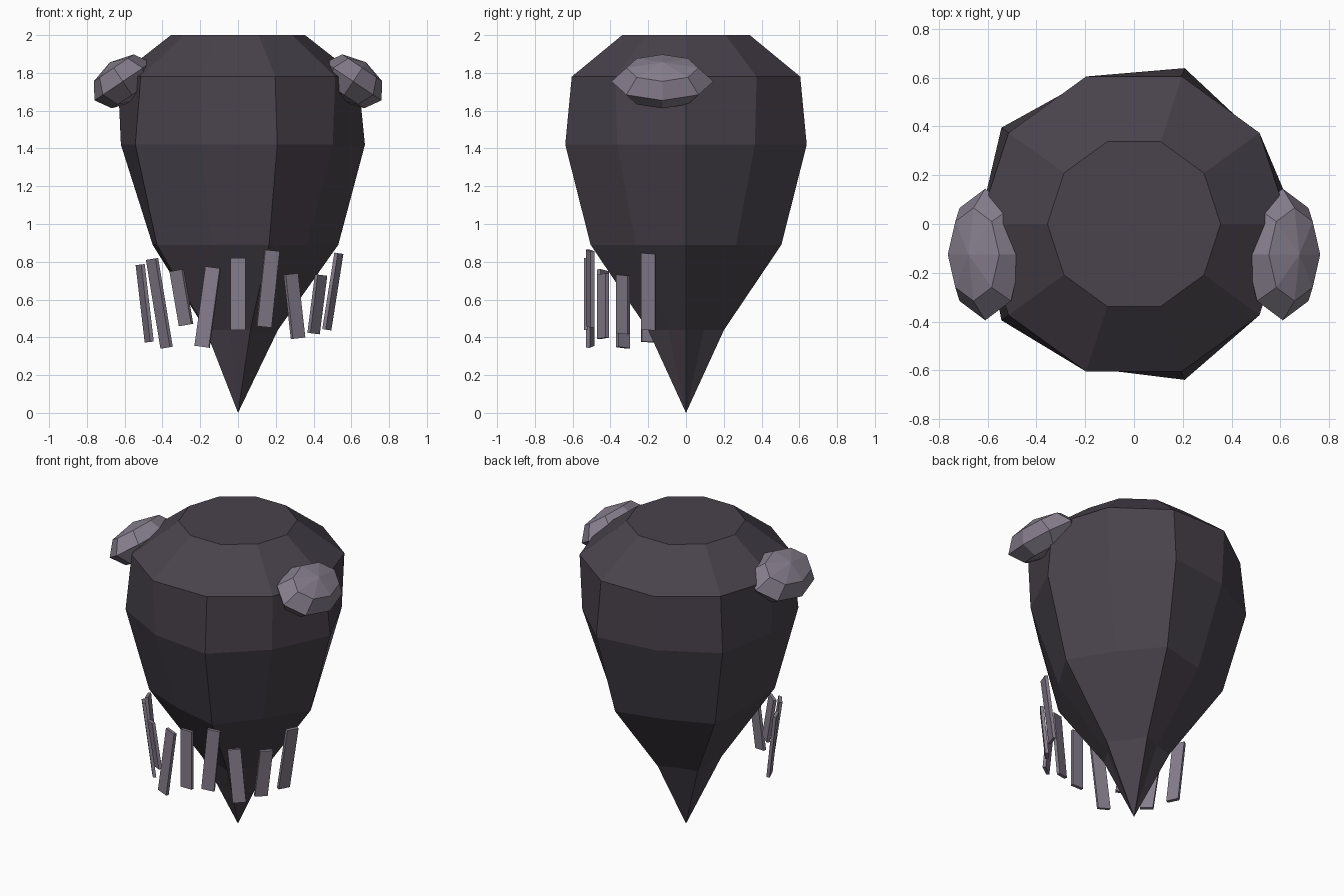
import bpy, bmesh, math
from mathutils import Matrix, Vector

if "Cube" in bpy.data.objects:
    bpy.data.objects.remove(bpy.data.objects["Cube"])


def material(name, rgb):
    m = bpy.data.materials.new(name)
    m.diffuse_color = (*rgb, 1)
    m.use_nodes = True
    m.node_tree.nodes["Principled BSDF"].inputs["Base Color"].default_value = m.diffuse_color
    return m


dark = material("dark_stone", (0.067, 0.056, 0.073))
pale = material("pale_stone", (0.235, 0.205, 0.26))


def finish(bm, name, mat):
    bmesh.ops.recalc_face_normals(bm, faces=bm.faces)
    me = bpy.data.meshes.new(name)
    bm.to_mesh(me)
    bm.free()
    me.materials.append(mat)
    ob = bpy.data.objects.new(name, me)
    bpy.context.collection.objects.link(ob)
    return ob


# Body: ten-sided pointed shell, alternate corners pulled in (z, outer r, inner r)
rings = [(0.44, 0.212, 0.16), (0.89, 0.531, 0.452), (1.42, 0.672, 0.62),
         (1.78, 0.636, 0.636), (2.0, 0.355, 0.355)]
N = 10
bm = bmesh.new()
tip = bm.verts.new((0, 0, 0))
loops = []
for z, big, small in rings:
    loop = []
    for i in range(N):
        a = math.tau * i / N
        r = small if i % 2 else big
        loop.append(bm.verts.new((r * math.cos(a), r * math.sin(a), z)))
    loops.append(loop)
for i in range(N):
    j = (i + 1) % N
    bm.faces.new((tip, loops[0][j], loops[0][i]))
    for lo, hi in zip(loops, loops[1:]):
        bm.faces.new((lo[i], lo[j], hi[j], hi[i]))
bm.faces.new(loops[-1])
finish(bm, "body", dark)

# Side knobs: faceted flattened balls, tilted down and outward
for side, name in ((-1, "left_knob"), (1, "right_knob")):
    bm = bmesh.new()
    bmesh.ops.create_uvsphere(bm, u_segments=8, v_segments=4, radius=1)
    mat = (Matrix.Translation((side * 0.61, -0.125, 1.755))
           @ Matrix.Rotation(side * math.radians(34), 4, 'Y')
           @ Matrix.Diagonal((0.18, 0.27, 0.122, 1)))
    bmesh.ops.transform(bm, matrix=mat, verts=bm.verts)
    finish(bm, name, pale)

# Hanging slats in an arc round the front: (top x, top z, bottom x, bottom z)
slats = [(-0.518, 0.785, -0.470, 0.375), (-0.455, 0.815, -0.378, 0.345),
         (-0.325, 0.755, -0.275, 0.465), (-0.132, 0.770, -0.190, 0.350),
         (0.0, 0.82, 0.0, 0.44), (0.180, 0.860, 0.137, 0.455),
         (0.280, 0.735, 0.318, 0.395), (0.440, 0.730, 0.400, 0.420),
         (0.534, 0.845, 0.470, 0.440)]
for k, (tx, tz, bx, bz) in enumerate(slats):
    turn = math.radians(17 * (k - 4))
    d = Vector((tx - bx, 0, tz - bz))
    bm = bmesh.new()
    bmesh.ops.create_cube(bm, size=1)
    mat = (Matrix.Translation(((tx + bx) / 2, -0.53 * math.cos(turn), (tz + bz) / 2))
           @ Matrix.Rotation(math.atan2(d.x, d.z), 4, 'Y')
           @ Matrix.Rotation(turn, 4, 'Z')
           @ Matrix.Diagonal((0.08, 0.02, d.length, 1)))
    bmesh.ops.transform(bm, matrix=mat, verts=bm.verts)
    finish(bm, f"slat_{k + 1}", pale)
